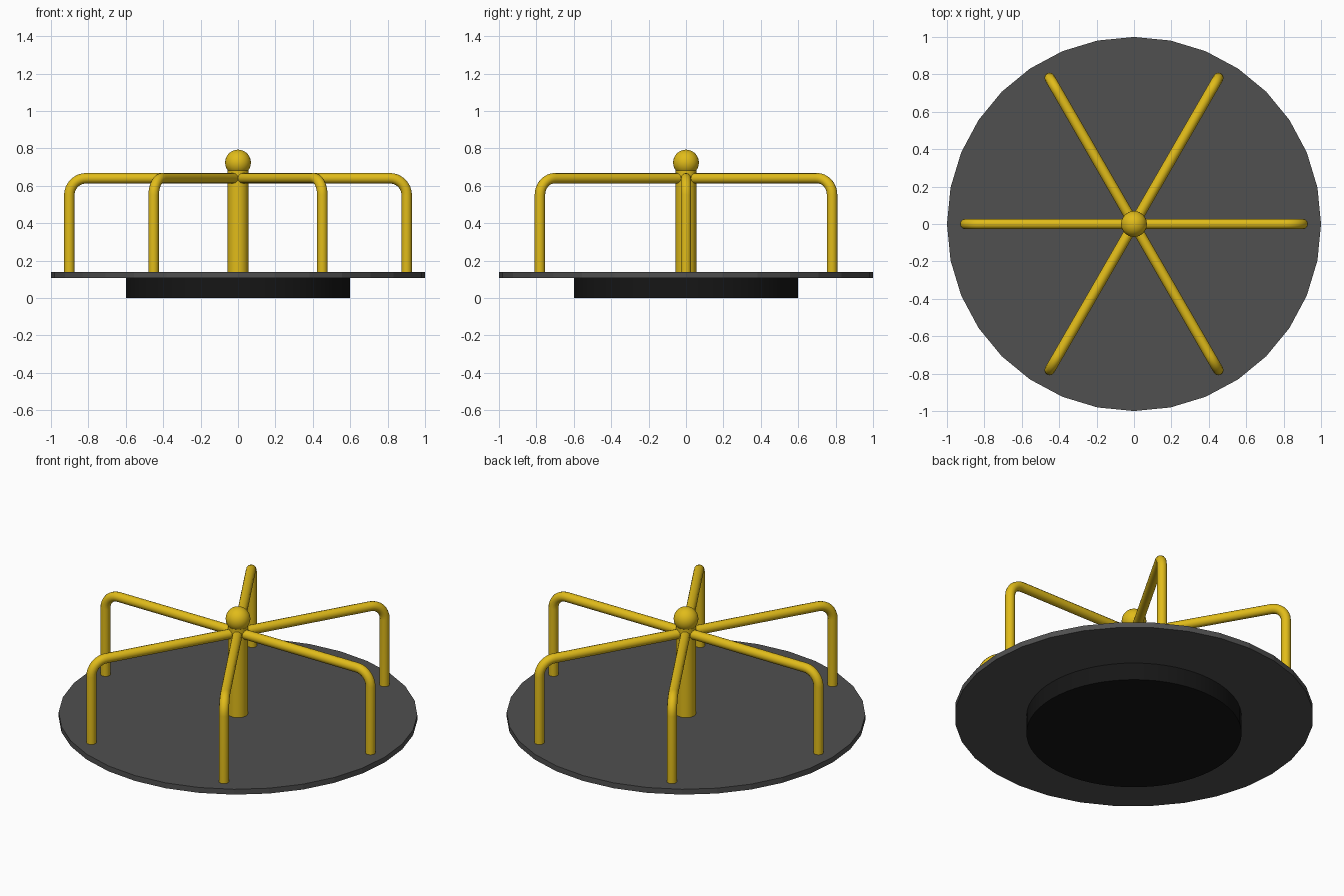
import bpy
from math import sin, cos, pi, radians

if "Cube" in bpy.data.objects:
    bpy.data.objects.remove(bpy.data.objects["Cube"])


def material(name, rgb):
    m = bpy.data.materials.new(name)
    m.diffuse_color = (*rgb, 1)
    m.use_nodes = True
    m.node_tree.nodes["Principled BSDF"].inputs["Base Color"].default_value = m.diffuse_color
    return m


yellow = material("yellow_paint", (0.75, 0.5, 0.01))
grey = material("dark_grey", (0.08, 0.08, 0.08))
black = material("black", (0.008, 0.008, 0.008))


def cylinder(name, radius, z0, z1, sides, mat, smooth=True):
    bpy.ops.mesh.primitive_cylinder_add(vertices=sides, radius=radius, depth=z1 - z0,
                                        location=(0, 0, (z0 + z1) / 2))
    ob = bpy.context.object
    ob.name = name
    ob.data.materials.append(mat)
    if smooth:
        bpy.ops.object.shade_smooth_by_angle(angle=radians(30))
    return ob


# Base, faceted platform and central post
cylinder("base", 0.6, 0, 0.107, 64, black)
cylinder("platform", 1.0, 0.107, 0.14, 32, grey, smooth=False)
cylinder("centre_post", 0.055, 0.14, 0.70, 32, yellow)

# Ball cap on the post
bpy.ops.mesh.primitive_uv_sphere_add(segments=32, ring_count=16, radius=0.069,
                                     location=(0, 0, 0.724))
ball = bpy.context.object
ball.name = "post_ball"
ball.data.materials.append(yellow)
bpy.ops.object.shade_smooth_by_angle(angle=radians(30))

# Bent handrail path: up from the platform, round the bend, in to the post
LEG, TOP, BEND = 0.902, 0.64, 0.09
path = [(LEG, 0.13)]
for i in range(9):
    a = i / 8 * pi / 2
    path.append((LEG - BEND + BEND * cos(a), TOP - BEND + BEND * sin(a)))
path.append((0.03, TOP))

curve = bpy.data.curves.new("handrail_path", 'CURVE')
curve.dimensions = '3D'
curve.bevel_depth = 0.028
curve.bevel_resolution = 4
curve.use_fill_caps = True
spline = curve.splines.new('POLY')
spline.points.add(len(path) - 1)
for p, (r, z) in zip(spline.points, path):
    p.co = (r, 0, z, 1)
spline.use_smooth = True
curve.materials.append(yellow)

# Six handrails around the post
for i in range(6):
    rail = bpy.data.objects.new(f"handrail_{i + 1}", curve)
    rail.rotation_euler.z = i * pi / 3
    bpy.context.collection.objects.link(rail)
